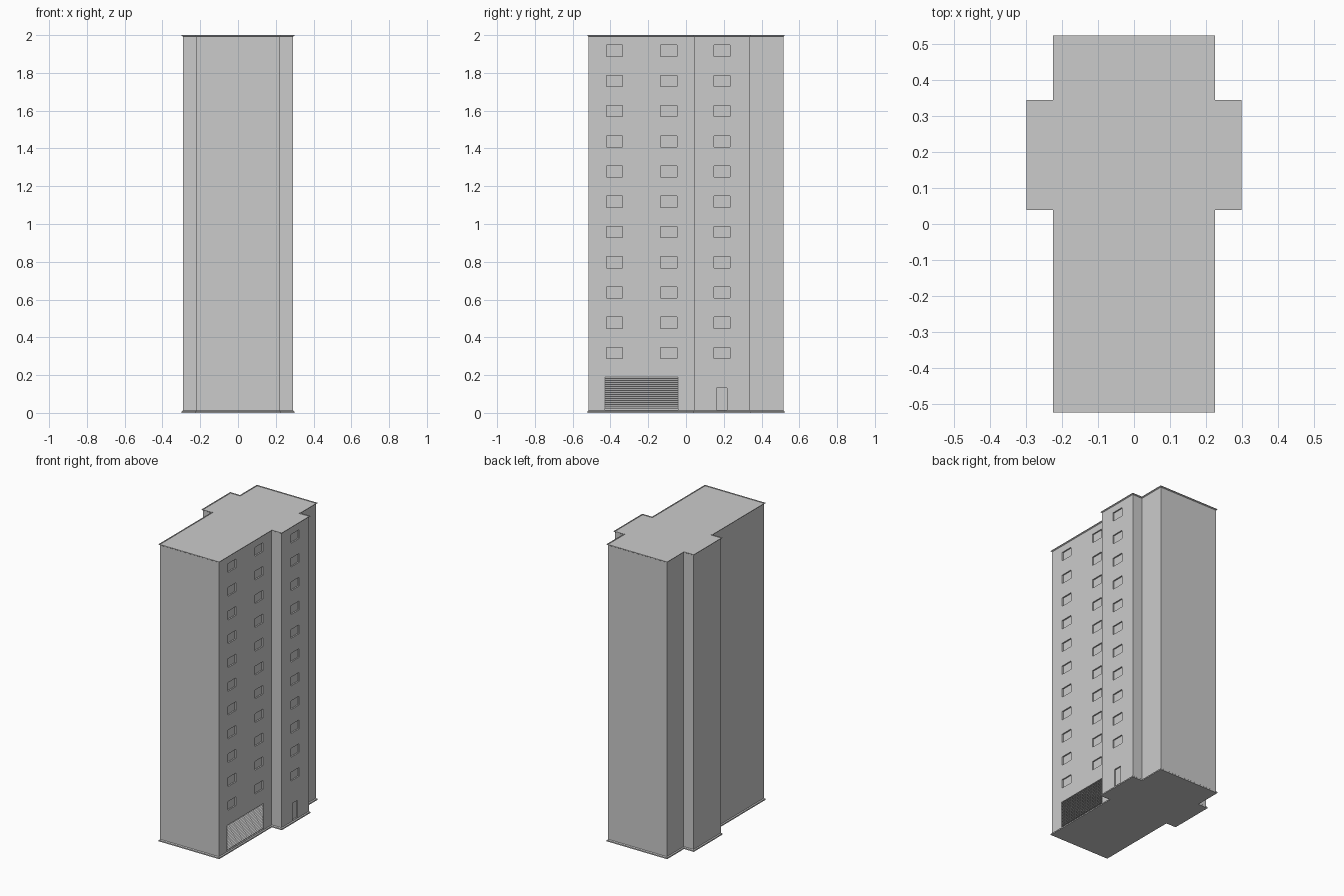
import bpy, bmesh

if "Cube" in bpy.data.objects:
    bpy.data.objects.remove(bpy.data.objects["Cube"])

CORE, WING, HALF_Y = 0.219, 0.292, 0.516
WING_Y0, WING_Y1 = 0.045, 0.337
DEPTH = 0.009


def make_object(name, bm):
    bmesh.ops.recalc_face_normals(bm, faces=bm.faces)
    mesh = bpy.data.meshes.new(name)
    bm.to_mesh(mesh)
    bm.free()
    ob = bpy.data.objects.new(name, mesh)
    bpy.context.collection.objects.link(ob)
    return ob


def plan(o):
    """Cross-shaped floor plan, grown outwards by o."""
    right = [(CORE + o, -HALF_Y - o), (CORE + o, WING_Y0 - o), (WING + o, WING_Y0 - o),
             (WING + o, WING_Y1 + o), (CORE + o, WING_Y1 + o), (CORE + o, HALF_Y + o)]
    return right + [(-x, y) for x, y in reversed(right)]


def loft(name, levels):
    bm = bmesh.new()
    rings = [[bm.verts.new((x, y, z)) for x, y in plan(o)] for o, z in levels]
    n = len(rings[0])
    for a, b in zip(rings, rings[1:]):
        for i in range(n):
            j = (i + 1) % n
            bm.faces.new((a[i], a[j], b[j], b[i]))
    bm.faces.new(rings[0])
    bm.faces.new(rings[-1])
    return make_object(name, bm)


def add_box(bm, x0, x1, y0, y1, z0, z1):
    vs = bmesh.ops.create_cube(bm, size=1)["verts"]
    for v in vs:
        v.co.x = x1 if v.co.x > 0 else x0
        v.co.y = y1 if v.co.y > 0 else y0
        v.co.z = z1 if v.co.z > 0 else z0


# Tower: flared plinth, plain walls, thin overhanging roof rim
tower = loft("tower", [(0.006, 0), (0.006, 0.008), (0, 0.013), (0, 1.992),
                       (0.006, 1.996), (0.006, 2.0), (0, 2.0), (0, 1.997)])

# Window, door and vent recesses on the right side
bm = bmesh.new()
for face_x, yc in ((CORE, -0.378), (CORE, -0.091), (WING, 0.19)):
    for i in range(11):
        z = 0.288 + 0.16 * i
        add_box(bm, face_x - DEPTH, face_x + 0.02, yc - 0.043, yc + 0.043, z, z + 0.059)
add_box(bm, WING - DEPTH, WING + 0.02, 0.162, 0.218, 0.016, 0.133)
add_box(bm, CORE - DEPTH, CORE + 0.02, -0.428, -0.042, 0.016, 0.19)
cutter = make_object("recess_cutter", bm)
cutter.hide_render = True
cutter.hide_set(True)
mod = tower.modifiers.new("recesses", "BOOLEAN")
mod.operation = "DIFFERENCE"
mod.solver = "EXACT"
mod.object = cutter

# Slanted louvre slats filling the vent
bm = bmesh.new()
count = 16
step = (0.19 - 0.022) / count
for i in range(count):
    z = 0.022 + i * step
    section = ((CORE - DEPTH, z + step), (CORE - 0.001, z + 0.002), (CORE - DEPTH, z))
    ends = [[bm.verts.new((x, y, h)) for x, h in section] for y in (-0.428, -0.042)]
    bm.faces.new(ends[0])
    bm.faces.new(ends[1])
    for k in range(3):
        m = (k + 1) % 3
        bm.faces.new((ends[0][k], ends[0][m], ends[1][m], ends[1][k]))
make_object("vent_louvres", bm)
